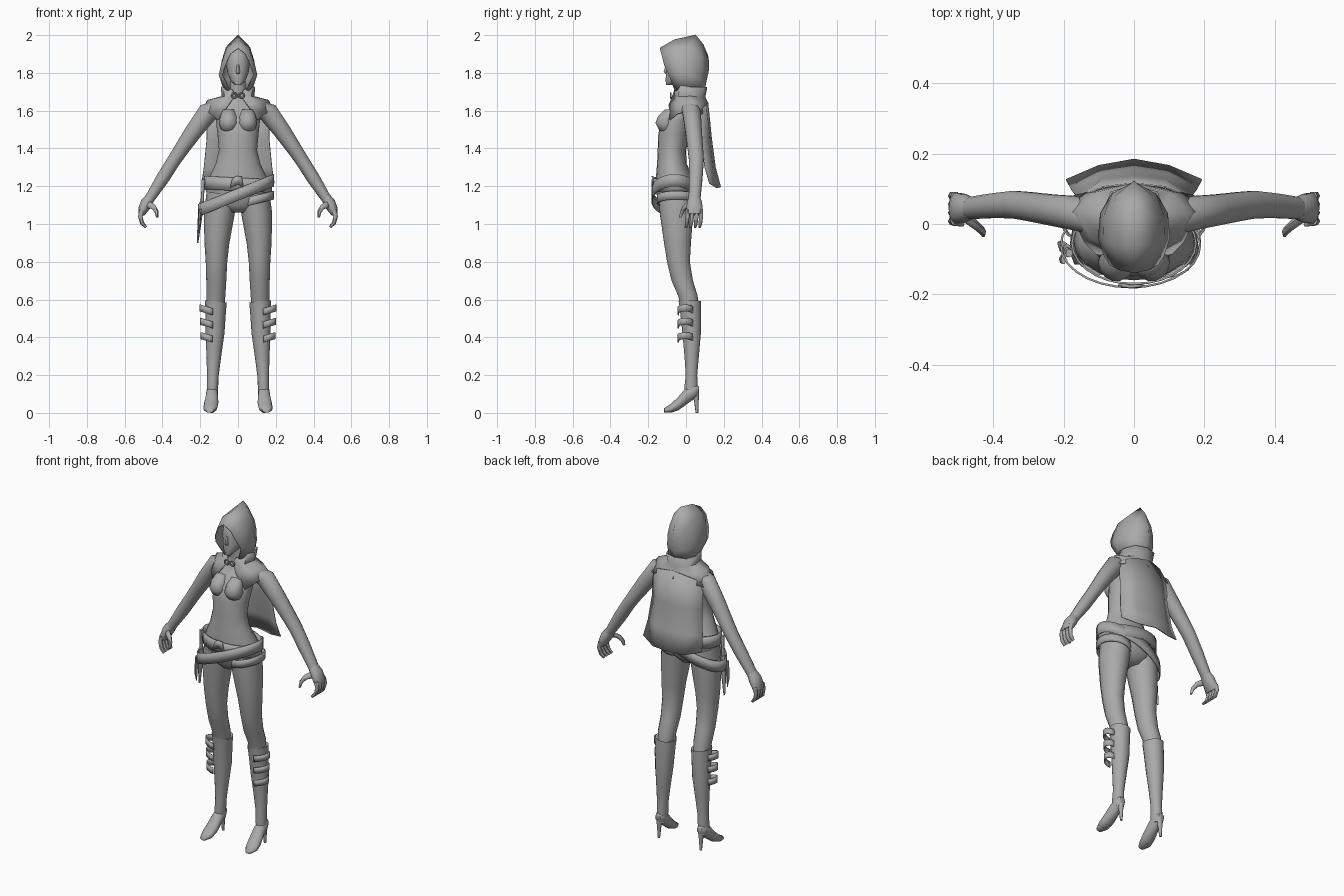
import bpy, bmesh, math
from mathutils import Vector

grey = bpy.data.materials.new("plain_grey")
grey.diffuse_color = (0.4, 0.4, 0.4, 1)


def make(name, verts, faces, mirror=False, thick=0, sharp=50):
    """Mesh object with consistent normals and optional mirror and thickness."""
    me = bpy.data.meshes.new(name)
    me.from_pydata([tuple(v) for v in verts], [], faces)
    bm = bmesh.new()
    bm.from_mesh(me)
    bmesh.ops.remove_doubles(bm, verts=bm.verts, dist=1e-5)
    bmesh.ops.recalc_face_normals(bm, faces=bm.faces)
    bm.to_mesh(me)
    bm.free()
    me.materials.append(grey)
    ob = bpy.data.objects.new(name, me)
    bpy.context.collection.objects.link(ob)
    if mirror:
        ob.modifiers.new("mirror", 'MIRROR')
    if thick:
        sol = ob.modifiers.new("thickness", 'SOLIDIFY')
        sol.thickness = thick
        sol.offset = 0
    bpy.ops.object.select_all(action='DESELECT')
    ob.select_set(True)
    bpy.context.view_layer.objects.active = ob
    bpy.ops.object.shade_smooth_by_angle(angle=math.radians(sharp))
    return ob


def loft(name, rings, n=14, v=(0, 1, 0), mirror=True):
    """Capped tube through rings of (x, y, z, radius_u, radius_v)."""
    v = Vector(v)
    pts = [Vector(r[:3]) for r in rings]
    verts, faces = [], []
    for i, r in enumerate(rings):
        t = pts[min(i + 1, len(pts) - 1)] - pts[max(i - 1, 0)]
        u = v.cross(t).normalized()
        for k in range(n):
            a = math.tau * k / n
            verts.append(pts[i] + u * r[3] * math.cos(a) + v * r[4] * math.sin(a))
    for i in range(len(rings) - 1):
        for k in range(n):
            b, c = i * n, (i + 1) * n
            faces.append((b + k, b + (k + 1) % n, c + (k + 1) % n, c + k))
    faces.append(tuple(range(n)))
    faces.append(tuple(range((len(rings) - 1) * n, len(rings) * n)))
    return make(name, verts, faces, mirror, sharp=60)


def sheet(name, rows, thick=0.005):
    """Mirrored cloth sheet from rows of half-profile points."""
    w = len(rows[0])
    faces = [(i * w + k, i * w + k + 1, (i + 1) * w + k + 1, (i + 1) * w + k)
             for i in range(len(rows) - 1) for k in range(w - 1)]
    return make(name, [p for r in rows for p in r], faces, True, thick)


def band(name, c, rx, ry, h, slope, a0=0, a1=360, n=20, mirror=False):
    """Strap around an ellipse, its height changing with x by slope."""
    verts = []
    for k in range(n + 1):
        a = math.radians(a0 + (a1 - a0) * k / n)
        x, y = rx * math.cos(a), ry * math.sin(a)
        for s in (-0.5, 0.5):
            verts.append((c[0] + x, c[1] + y, c[2] + slope * x + s * h))
    faces = [(2 * k, 2 * k + 2, 2 * k + 3, 2 * k + 1) for k in range(n)]
    return make(name, verts, faces, mirror, 0.006)


# Torso and neck
loft("torso", [
    (0, -.05, 1.06, .05, .06), (0, -.05, 1.10, .14, .095), (0, -.05, 1.18, .172, .11),
    (0, -.06, 1.24, .155, .10), (0, -.075, 1.32, .118, .078), (0, -.075, 1.39, .101, .075),
    (0, -.065, 1.47, .108, .082), (0, -.045, 1.55, .117, .09), (0, -.01, 1.61, .125, .075),
    (0, .01, 1.66, .07, .05), (0, 0, 1.69, .042, .042), (0, -.01, 1.78, .038, .04)],
    n=20, mirror=False)
loft("bust", [
    (.05, -.10, 1.482, .012, .015), (.05, -.105, 1.50, .04, .04), (.05, -.108, 1.535, .052, .055),
    (.05, -.10, 1.57, .045, .05), (.05, -.075, 1.605, .03, .04)])

# Head and nose
loft("head", [
    (0, -.085, 1.735, .016, .02), (0, -.065, 1.76, .04, .045), (0, -.04, 1.80, .056, .066),
    (0, -.028, 1.85, .064, .077), (0, -.028, 1.90, .056, .07), (0, -.03, 1.935, .025, .03)],
    mirror=False)
loft("nose", [
    (0, -.10, 1.795, .012, .008), (0, -.108, 1.805, .011, .012), (0, -.102, 1.845, .006, .006)],
    n=6, mirror=False)

# Hood with open front
sheet("hood", [
    [(0, -.138, 1.93), (0, -.06, 1.975), (0, .05, 2.0), (0, .09, 1.95), (0, .115, 1.89)],
    [(.04, -.13, 1.90), (.058, -.06, 1.93), (.062, .02, 1.935), (.05, .08, 1.89), (0, .12, 1.855)],
    [(.068, -.115, 1.84), (.083, -.05, 1.86), (.085, .02, 1.86), (.06, .085, 1.83), (0, .118, 1.81)],
    [(.083, -.09, 1.79), (.10, -.04, 1.79), (.094, .03, 1.79), (.065, .08, 1.77), (0, .107, 1.76)],
    [(.045, -.06, 1.71), (.063, -.03, 1.70), (.07, .03, 1.70), (.055, .075, 1.70), (0, .095, 1.70)]])

# Collar and shoulder mantle
sheet("mantle", [
    [(.03, -.06, 1.71), (.078, -.03, 1.735), (.088, .03, 1.725), (.065, .09, 1.725), (0, .11, 1.725)],
    [(.012, -.07, 1.68), (.07, -.04, 1.675), (.085, .03, 1.675), (.06, .08, 1.67), (0, .10, 1.67)],
    [(.05, -.09, 1.63), (.12, -.04, 1.645), (.16, .03, 1.655), (.10, .09, 1.64), (0, .115, 1.64)],
    [(.105, -.085, 1.55), (.14, -.05, 1.58), (.185, .04, 1.61), (.17, .08, 1.58), (0, .12, 1.60)]])

# Cape hanging at the back
sheet("cape", [
    [(.165, .07, 1.60), (.09, .105, 1.63), (0, .115, 1.645)],
    [(.165, .08, 1.45), (.09, .125, 1.45), (0, .135, 1.45)],
    [(.18, .10, 1.30), (.10, .14, 1.30), (0, .155, 1.30)],
    [(.193, .125, 1.215), (.10, .165, 1.19), (0, .183, 1.195)]])

# Neck clasp
for i, x in enumerate((-.018, .018)):
    bpy.ops.mesh.primitive_torus_add(location=(x, -.08, 1.68), rotation=(math.pi / 2, 0, 0),
                                     major_radius=.014, minor_radius=.005,
                                     major_segments=10, minor_segments=6)
    bpy.context.object.name = f"clasp_ring_{i + 1}"
    bpy.context.object.data.materials.append(grey)

# Arms and hands
loft("arm", [
    (.10, .015, 1.615, .04, .05), (.16, .03, 1.59, .054, .05), (.235, .04, 1.49, .046, .045),
    (.30, .05, 1.395, .039, .042), (.34, .055, 1.335, .036, .04), (.40, .052, 1.24, .035, .036),
    (.47, .045, 1.13, .026, .032)])
loft("palm", [
    (.465, .045, 1.14, .026, .032), (.485, .045, 1.11, .032, .042),
    (.503, .045, 1.075, .026, .046), (.512, .045, 1.05, .016, .044)], n=10)
for i, y in enumerate((.08, .056, .032, .008)):
    loft(f"finger_{i + 1}", [
        (.508, y, 1.075, .014, .013), (.517, y, 1.04, .012, .012),
        (.508, y - .004, 1.005, .011, .011), (.487, y - .008, .983, .007, .008)], n=6)
loft("thumb", [
    (.478, .02, 1.105, .02, .018), (.447, -.005, 1.09, .014, .014),
    (.431, -.02, 1.065, .011, .012), (.428, -.03, 1.035, .006, .008)], n=6)

# Legs, boots, shoes and heels
loft("leg", [
    (.085, -.05, 1.16, .082, .098), (.10, -.05, 1.05, .081, .09), (.112, -.045, .90, .066, .073),
    (.114, -.04, .80, .057, .062), (.115, -.02, .70, .053, .058), (.117, .01, .62, .05, .053),
    (.118, .02, .55, .045, .048)])
loft("boot", [
    (.117, .02, .56, .05, .05), (.117, .02, .59, .058, .06), (.118, .023, .55, .055, .057),
    (.122, .03, .42, .05, .05), (.128, .03, .30, .039, .039), (.133, .029, .20, .031, .031),
    (.135, .027, .14, .03, .036), (.137, .03, .09, .028, .034)])
loft("shoe", [
    (.137, .068, .12, .018, .02), (.137, .045, .115, .03, .04), (.138, 0, .088, .033, .045),
    (.142, -.04, .05, .038, .036), (.147, -.08, .024, .037, .023), (.15, -.116, .013, .02, .012)],
    n=12, v=(0, 0, 1))
loft("heel", [
    (.137, .05, .11, .02, .02), (.138, .055, .06, .011, .012), (.138, .058, 0, .007, .007)], n=8)
for i, z in enumerate((.54, .47, .395)):
    band(f"boot_strap_{i + 1}", (.15, -.003, z), .052 - i * .003, .04, .036, .3, -110, 70, 8, True)

# Belts, thigh strap and buckle
band("slanted_belt", (-.01, -.06, 1.152), .198, .12, .065, .4, n=28)
band("hip_belt", (0, -.055, 1.21), .176, .115, .07, -.05, n=28)
band("thigh_strap", (.098, -.05, 1.13), .09, .1, .045, .25)
make("buckle", [(-.045, -.176, 1.19), (0, -.18, 1.21), (.03, -.176, 1.19),
                (.02, -.176, 1.25), (-.01, -.178, 1.255), (-.03, -.176, 1.24)],
     [(0, 1, 2, 3, 4, 5)], thick=.008)

# Dagger hung on the hip
loft("dagger_sheath", [
    (-.19, -.075, 1.12, .012, .02), (-.203, -.065, 1.02, .011, .018),
    (-.214, -.055, .90, .004, .006)], n=8, mirror=False)
loft("dagger_grip", [
    (-.19, -.075, 1.11, .009, .011), (-.186, -.08, 1.18, .008, .01),
    (-.184, -.083, 1.235, .01, .012)], n=8, mirror=False)
loft("small_blade", [
    (-.20, -.10, 1.08, .008, .015), (-.207, -.10, .98, .006, .012),
    (-.206, -.095, .93, .002, .003)], n=6, mirror=False)
